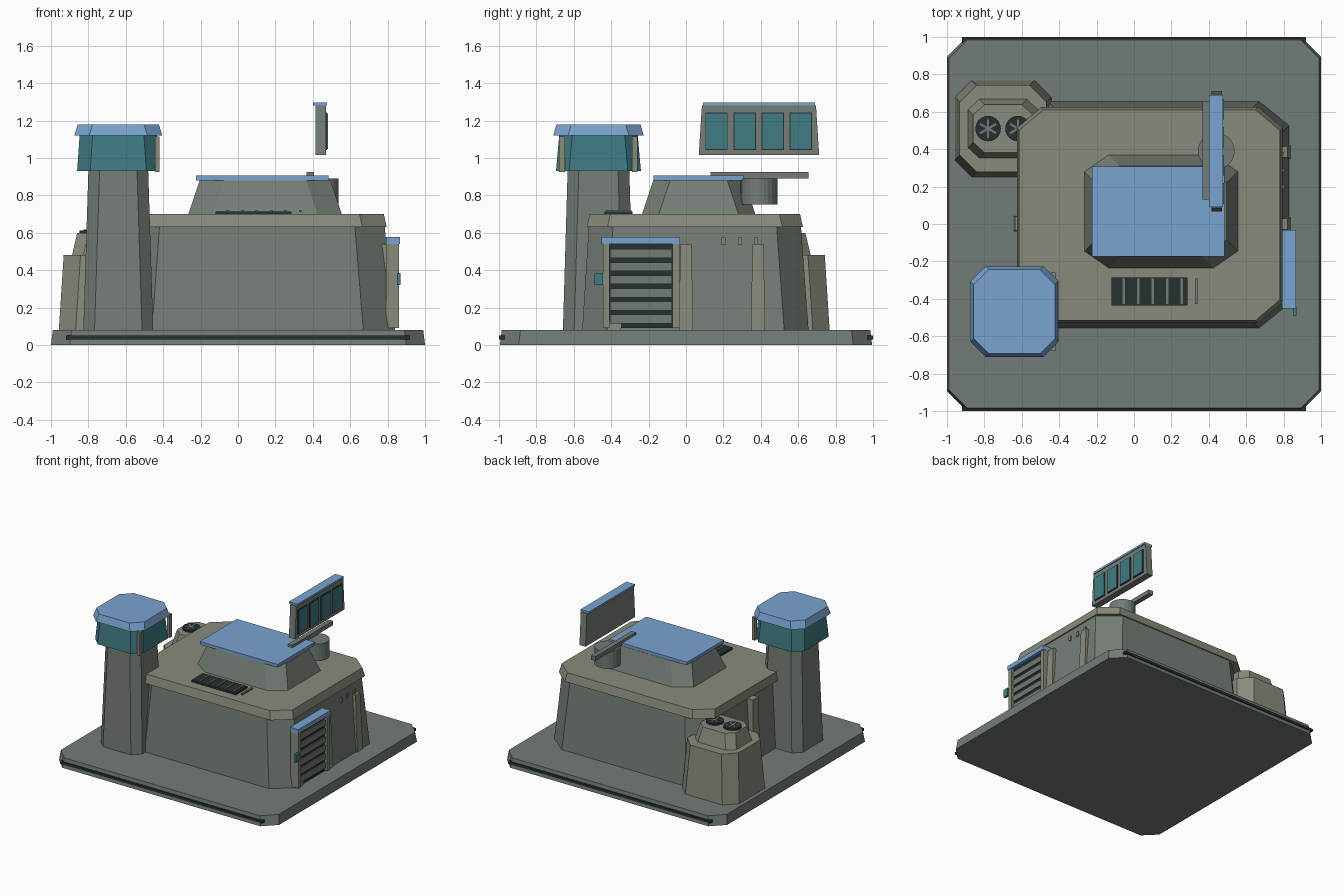
import bpy, bmesh, math

if "Cube" in bpy.data.objects:
    bpy.data.objects.remove(bpy.data.objects["Cube"])

def mat(name, r, g, b):
    m = bpy.data.materials.new(name)
    m.diffuse_color = (r, g, b, 1)
    m.use_nodes = True
    m.node_tree.nodes["Principled BSDF"].inputs["Base Color"].default_value = m.diffuse_color
    return m

BASE = mat("base_grey", 0.17, 0.20, 0.19)
WALL = mat("wall_grey", 0.18, 0.21, 0.18)
TRIM = mat("trim_olive", 0.25, 0.26, 0.20)
DARK = mat("dark", 0.02, 0.03, 0.03)
BLUE = mat("blue", 0.19, 0.37, 0.63)
TEAL = mat("teal", 0.05, 0.20, 0.23)

def finish(name, bm, m):
    bmesh.ops.recalc_face_normals(bm, faces=bm.faces)
    me = bpy.data.meshes.new(name)
    bm.to_mesh(me)
    bm.free()
    ob = bpy.data.objects.new(name, me)
    bpy.context.collection.objects.link(ob)
    me.materials.append(m)
    return ob

def outline(x0, x1, y0, y1, cx, cy):
    """Rectangle, with cut corners when cx, cy > 0."""
    if cx == 0:
        return [(x0, y0), (x1, y0), (x1, y1), (x0, y1)]
    return [(x0 + cx, y0), (x1 - cx, y0), (x1, y0 + cy), (x1, y1 - cy),
            (x1 - cx, y1), (x0 + cx, y1), (x0, y1 - cy), (x0, y0 + cy)]

def block(name, m, z0, z1, bottom, top=None, cut=(0, 0), cut_top=None):
    """Tapered block between two (x0, x1, y0, y1) rectangles."""
    top, cut_top = top or bottom, cut_top or cut
    bm = bmesh.new()
    lo = [bm.verts.new((x, y, z0)) for x, y in outline(*bottom, *cut)]
    hi = [bm.verts.new((x, y, z1)) for x, y in outline(*top, *cut_top)]
    bm.faces.new(lo)
    bm.faces.new(hi)
    n = len(lo)
    for i in range(n):
        j = (i + 1) % n
        bm.faces.new((lo[i], lo[j], hi[j], hi[i]))
    return finish(name, bm, m)

def rect(cx, cy, hx, hy):
    return (cx - hx, cx + hx, cy - hy, cy + hy)

def cylinder(name, m, x, y, z0, z1, r, n=24):
    bm = bmesh.new()
    bmesh.ops.create_cone(bm, cap_ends=True, segments=n, radius1=r, radius2=r, depth=z1 - z0)
    ob = finish(name, bm, m)
    ob.location = (x, y, (z0 + z1) / 2)
    return ob

# Ground plate with dark edge strips
block("base_plate", BASE, 0, 0.08, rect(0, 0, 1, 0.995), rect(0, 0, 0.99, 0.985), (0.1, 0.1))
for s, n in ((-1, "front"), (1, "back")):
    block(n + "_edge_strip", DARK, 0.03, 0.05, rect(0, s * 0.985, 0.92, 0.015))

# Main building
block("main_walls", WALL, 0.08, 0.63, (-0.62, 0.83, -0.555, 0.655),
      (-0.58, 0.785, -0.52, 0.615), (0.16, 0.13))
block("main_roof_cap", TRIM, 0.63, 0.70, (-0.625, 0.795, -0.53, 0.625),
      (-0.615, 0.78, -0.515, 0.61), (0.13, 0.11))

# Upper room with blue roof slab
block("upper_room", WALL, 0.70, 0.88, (-0.265, 0.555, -0.235, 0.37),
      (-0.205, 0.495, -0.175, 0.31), (0.13, 0.09))
block("upper_roof_slab", BLUE, 0.88, 0.905, (-0.225, 0.483, -0.175, 0.308))

# Roof vent
block("roof_vent", DARK, 0.70, 0.715, (-0.12, 0.285, -0.435, -0.285))
for i in range(6):
    block("vent_slat", BASE, 0.71, 0.722, rect(-0.055 + i * 0.0775, -0.36, 0.007, 0.068))

# Watch tower
TX, TY = -0.64, -0.468
block("tower_shaft", WALL, 0.08, 0.93, rect(TX, TY, 0.187, 0.19), rect(TX, TY, 0.16, 0.165), (0.06, 0.06))
block("tower_windows", TEAL, 0.93, 1.12, rect(TX, TY, 0.22, 0.227), rect(TX, TY, 0.207, 0.21), (0.07, 0.07))
block("tower_roof", BLUE, 1.12, 1.18, rect(TX, TY, 0.235, 0.242), rect(TX, TY, 0.217, 0.225), (0.08, 0.08))
for s in (-1, 1):
    block("tower_post", TRIM, 0.925, 1.115, rect(-0.432, TY + s * 0.195, 0.012, 0.015))

# Panel array on the roof
cylinder("array_pedestal", BASE, 0.44, 0.39, 0.75, 0.89, 0.098)
block("array_arm", BASE, 0.89, 0.925, (0.365, 0.405, 0.13, 0.655))
block("array_panel", WALL, 1.015, 1.28, (0.415, 0.47, 0.068, 0.712), (0.415, 0.47, 0.085, 0.695))
block("array_top_strip", BLUE, 1.28, 1.297, (0.40, 0.477, 0.092, 0.69))
for i in range(4):
    y = 0.163 + i * 0.15
    block("array_frame", DARK, 1.042, 1.243, rect(0.471, y, 0.004, 0.06))
    block("array_window", TEAL, 1.047, 1.238, rect(0.474, y, 0.006, 0.055))

# Garage door on the right side
block("door_panel", DARK, 0.09, 0.54, (0.76, 0.838, -0.41, -0.07))
for i in range(6):
    z = 0.115 + i * 0.07
    block("door_slat", BASE, z, z + 0.047, (0.80, 0.848, -0.405, -0.075))
for y in (-0.427, -0.053):
    block("door_post", TRIM, 0.09, 0.54, rect(0.825, y, 0.035, 0.018))
block("door_header", BLUE, 0.54, 0.577, (0.79, 0.865, -0.452, -0.033))
block("door_keypad", TEAL, 0.32, 0.385, (0.85, 0.87, -0.49, -0.445))

# Wall buttresses and small wall lights
for y in (-0.385, 0, 0.385):
    block("right_buttress", TRIM, 0.08, 0.54, (0.77, 0.84, y - 0.038, y + 0.038),
          (0.77, 0.82, y - 0.03, y + 0.03))
block("left_buttress", TRIM, 0.08, 0.60, (-0.645, -0.57, -0.04, 0.045), (-0.635, -0.57, -0.035, 0.04))
for y in (0.2, 0.288, 0.376):
    block("wall_light", TRIM, 0.535, 0.575, rect(0.79, y, 0.012, 0.01))

# Generator with two fans
GX, GY = -0.70, 0.51
block("generator_body", TRIM, 0.08, 0.48, rect(GX, GY, 0.258, 0.258), rect(GX, GY, 0.232, 0.232), (0.09, 0.09))
block("generator_top", TRIM, 0.48, 0.60, rect(GX, GY, 0.187, 0.157), rect(GX, GY, 0.16, 0.128), (0.06, 0.055))
for x in (-0.78, -0.62):
    cylinder("fan_housing", DARK, x, GY, 0.60, 0.613, 0.068)
    for k in range(3):
        blade = block("fan_blade", BASE, 0.612, 0.617, rect(0, 0, 0.05, 0.006))
        blade.location = (x, GY, 0)
        blade.rotation_euler.z = math.radians(30 + 60 * k)
